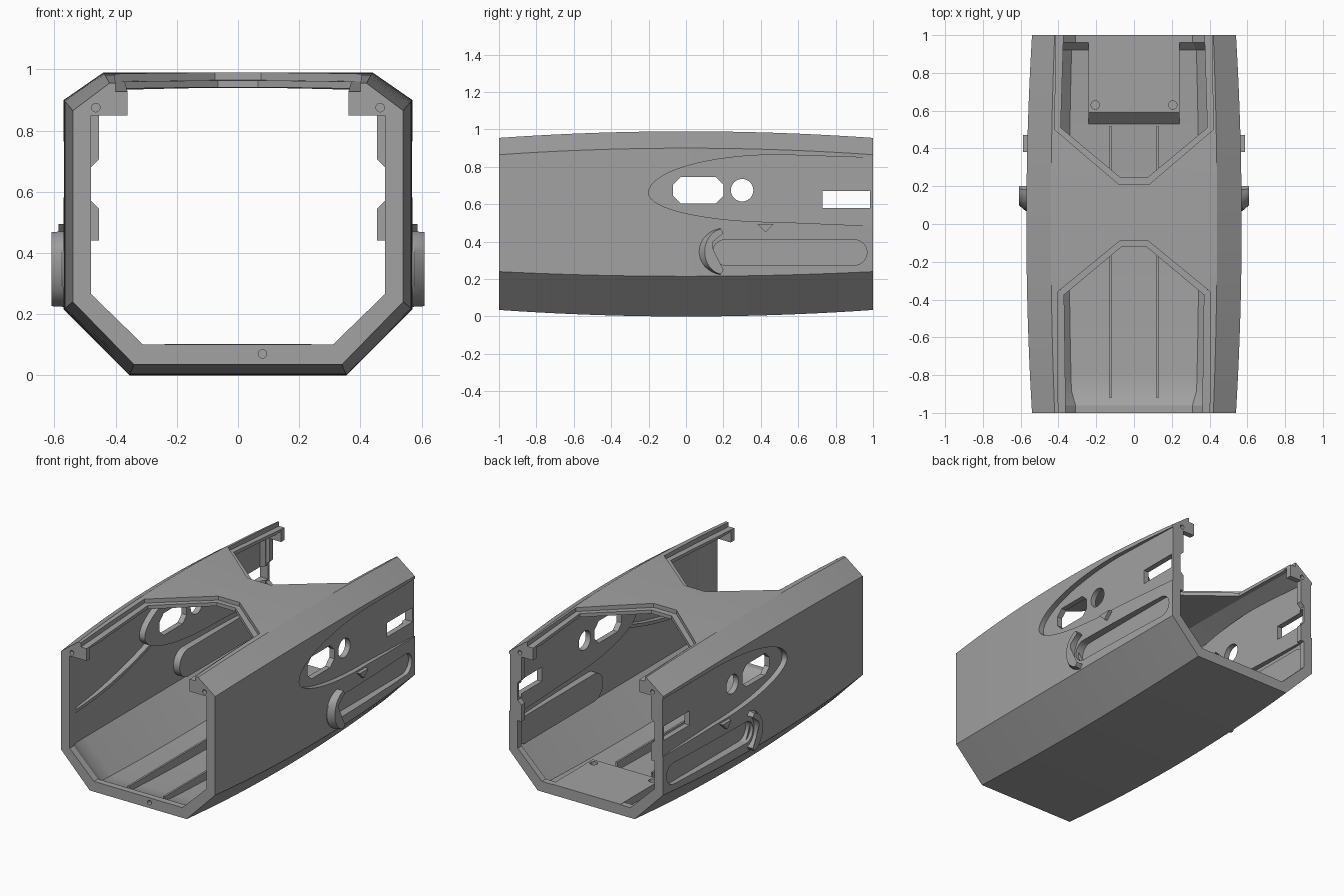
import bpy, bmesh, math

if "Cube" in bpy.data.objects:
    bpy.data.objects.remove(bpy.data.objects["Cube"])

grey = bpy.data.materials.new("flat grey")
grey.diffuse_color = (0.36, 0.36, 0.36, 1)
grey.use_nodes = True
grey.node_tree.nodes["Principled BSDF"].inputs["Base Color"].default_value = grey.diffuse_color


def loft(name, rings):
    """Closed solid through a list of equal-length loops."""
    bm = bmesh.new()
    loops = [[bm.verts.new(p) for p in r] for r in rings]
    n = len(loops[0])
    for a, b in zip(loops, loops[1:]):
        for i in range(n):
            j = (i + 1) % n
            bm.faces.new((a[i], a[j], b[j], b[i]))
    caps = [bm.faces.new(loops[0]), bm.faces.new(loops[-1])]
    bmesh.ops.triangulate(bm, faces=caps)
    bmesh.ops.recalc_face_normals(bm, faces=bm.faces[:])
    me = bpy.data.meshes.new(name)
    bm.to_mesh(me)
    bm.free()
    me.materials.append(grey)
    ob = bpy.data.objects.new(name, me)
    bpy.context.collection.objects.link(ob)
    return ob


def slab(name, pts, x0, x1):
    """Outline in (y, z) pushed along x."""
    return loft(name, [[(x, y, z) for y, z in pts] for x in (x0, x1)])


def box(name, x0, x1, y0, y1, z0, z1):
    return slab(name, [(y0, z0), (y1, z0), (y1, z1), (y0, z1)], x0, x1)


def disc(cy, cz, r, n=32):
    return [(cy + r * math.cos(2 * math.pi * i / n),
             cz + r * math.sin(2 * math.pi * i / n)) for i in range(n)]


def cut(target, cutter):
    m = target.modifiers.new("cut", 'BOOLEAN')
    m.operation, m.solver, m.object = 'DIFFERENCE', 'EXACT', cutter
    bpy.context.view_layer.objects.active = target
    bpy.ops.object.modifier_apply(modifier=m.name)
    bpy.data.objects.remove(cutter)


def ring(y, half):
    """Full section from its right half, listed bottom to top."""
    return [(x, y, z) for x, z in half] + [(-x, y, z) for x, z in reversed(half)]


def outer(y):
    q = y * y
    return [(.355 - .015 * q, .035 * q), (.57 - .03 * q, .215 + .025 * q),
            (.57 - .03 * q, .90 - .035 * q), (.44 - .02 * q, .99 - .035 * q)]


def inner(y):
    (ax, az), (bx, bz), (cx, cz), (dx, dz) = outer(y)
    return [(ax - .012, az + .03), (bx - .03, bz + .012),
            (cx - .03, cz - .022), (dx - .02, dz - .048)]


# Outlines on the side walls
def teardrop(g=0.0):
    pts = [(1.1, .48 - g)]
    for i in range(33):
        a = -math.pi / 2 + math.pi * i / 32
        h = .205 if a > 0 else .155
        pts.append((.5 - (.7 + g) * math.cos(a), .66 + (h + g) * math.sin(a)))
    return pts + [(1.1, .845 + g)]


def capsule(g=0.0):
    r, pts = .0675 + g, []
    for c, start in ((.90, -math.pi / 2), (.21, math.pi / 2)):
        for i in range(17):
            a = start + math.pi * i / 16
            pts.append((c + r * math.cos(a), .3425 + r * math.sin(a)))
    return pts


# Hollow inside, narrowed to a frame at each end
frame = [(.31, .10), (.48, .265), (.48, .855), (.40, .92)]
mid = [-.88 + 1.8 * i / 20 for i in range(21)]
cavity = loft("cavity", [ring(-1.1, frame), ring(-.96, frame)]
              + [ring(y, inner(y)) for y in mid]
              + [ring(.96, frame), ring(1.1, frame)])
for s in (1, -1):
    cut(cavity, slab("teardrop_boss", teardrop(.02), s * .50, s * .7))
    cut(cavity, slab("capsule_boss", capsule(.02), s * .495, s * .7))
    for y0, y1 in ((-1.2, -.965), (.965, 1.2)):
        cut(cavity, box("corner_block", s * .36, s * .7, y0, y1, .85, 1.1))
    for z0, z1, c0, c1 in ((.68, .86, .025, 0), (.44, .57, 0, .025)):
        sec = [(.7, z0), (.455, z0 + c0), (.455, z1 - c1), (.7, z1)]
        if c0:
            sec = [(.7, z0), (.48, z0), (.455, z0 + c0), (.455, z1), (.7, z1)]
        else:
            sec = [(.7, z0), (.455, z0), (.455, z1 - c1), (.48, z1), (.7, z1)]
        cut(cavity, loft("latch_block", [[(s * x, y, z) for x, z in sec] for y in (.965, 1.2)]))

# Outer shell
shell = loft("shell", [ring(y, outer(y)) for y in [-1 + i / 10 for i in range(21)]])
cut(shell, cavity)


# Top openings with a stepped rim
def opening(pts, depth):
    full = pts + [(-x, y) for x, y in reversed(pts)]
    low = [(x, y, .99 - .035 * y * y - depth) for x, y in full]
    return loft("opening", [low, [(x, y, 1.3) for x, y in full]])


cut(shell, opening([(.40, -1.1), (.405, -.36), (.075, -.09)], .025))
cut(shell, opening([(.36, -1.1), (.37, -.375), (.065, -.12)], .13))
cut(shell, opening([(.41, 1.1), (.42, .50), (.08, .21)], .025))
cut(shell, opening([(.37, 1.1), (.388, .51), (.07, .245)], .13))

# Side recesses, windows and screw holes
for s in (1, -1):
    cut(shell, slab("teardrop_recess", teardrop(), s * .535, s * .8))
    cut(shell, slab("capsule_recess", capsule(), s * .518, s * .8))
    octagon = [(-.07, .645), (-.03, .605), (.16, .605), (.20, .645),
               (.20, .705), (.16, .745), (-.03, .745), (-.07, .705)]
    cut(shell, slab("octagon_window", octagon, s * .4, s * .8))
    cut(shell, slab("round_window", disc(.30, .675, .06), s * .4, s * .8))
    cut(shell, box("slot_window", s * .4, s * .8, .73, .985, .58, .67))
for e in (1, -1):
    for cx, cz in ((.465, .875), (-.465, .875), (.08, .07)):
        pts = disc(cx, cz, .014, 16)
        cut(shell, loft("screw_hole", [[(x, e * y, z) for x, z in pts] for y in (.975, 1.1)]))

# Rear floor plate with ramp and two holes
plate = slab("floor_plate", [(.51, .02), (1, .05), (1, .102), (.59, .102)], -.24, .24)
for s in (1, -1):
    pts = disc(s * .205, .63, .022, 20)
    cut(plate, loft("plate_hole", [[(x, y, z) for x, y in pts] for z in (.07, .2)]))

parts = [shell, plate]
for s, side in ((1, "right"), (-1, "left")):
    # Floor ribs
    parts.append(box(side + "_floor_rib", s * .118, s * .13, -.92, .52, .03, .09))
    # Crescent guard in front of the capsule recess
    arc = [math.radians(100 + 160 * i / 16) for i in range(17)]

    def crescent(x, ry, rz):
        out = [(x, .205 + ry * math.cos(a), .347 + rz * math.sin(a)) for a in arc]
        hole = [(x, .215 + .085 * math.cos(a), .347 + .1 * math.sin(a)) for a in reversed(arc)]
        return out + hole
    parts.append(loft(side + "_crescent_guard",
                      [crescent(s * .55, .135, .125), crescent(s * .575, .135, .125),
                       crescent(s * .61, .105, .123)]))
    # Small pointer
    parts.append(slab(side + "_pointer", [(.38, .495), (.47, .495), (.425, .45)], s * .55, s * .587))
    # Curved rib inside the front half of the wall
    path = [(-.96 + .8 * i / 12, .45 + .13 * (i / 12) ** 2) for i in range(13)]
    rib = path + [(y, z + .02) for y, z in reversed(path)]
    parts.append(slab(side + "_wall_rib", rib, s * .50, s * .535))

for ob in parts:
    bpy.ops.object.select_all(action='DESELECT')
    ob.select_set(True)
    bpy.context.view_layer.objects.active = ob
    bpy.ops.object.shade_smooth_by_angle(angle=math.radians(25))
